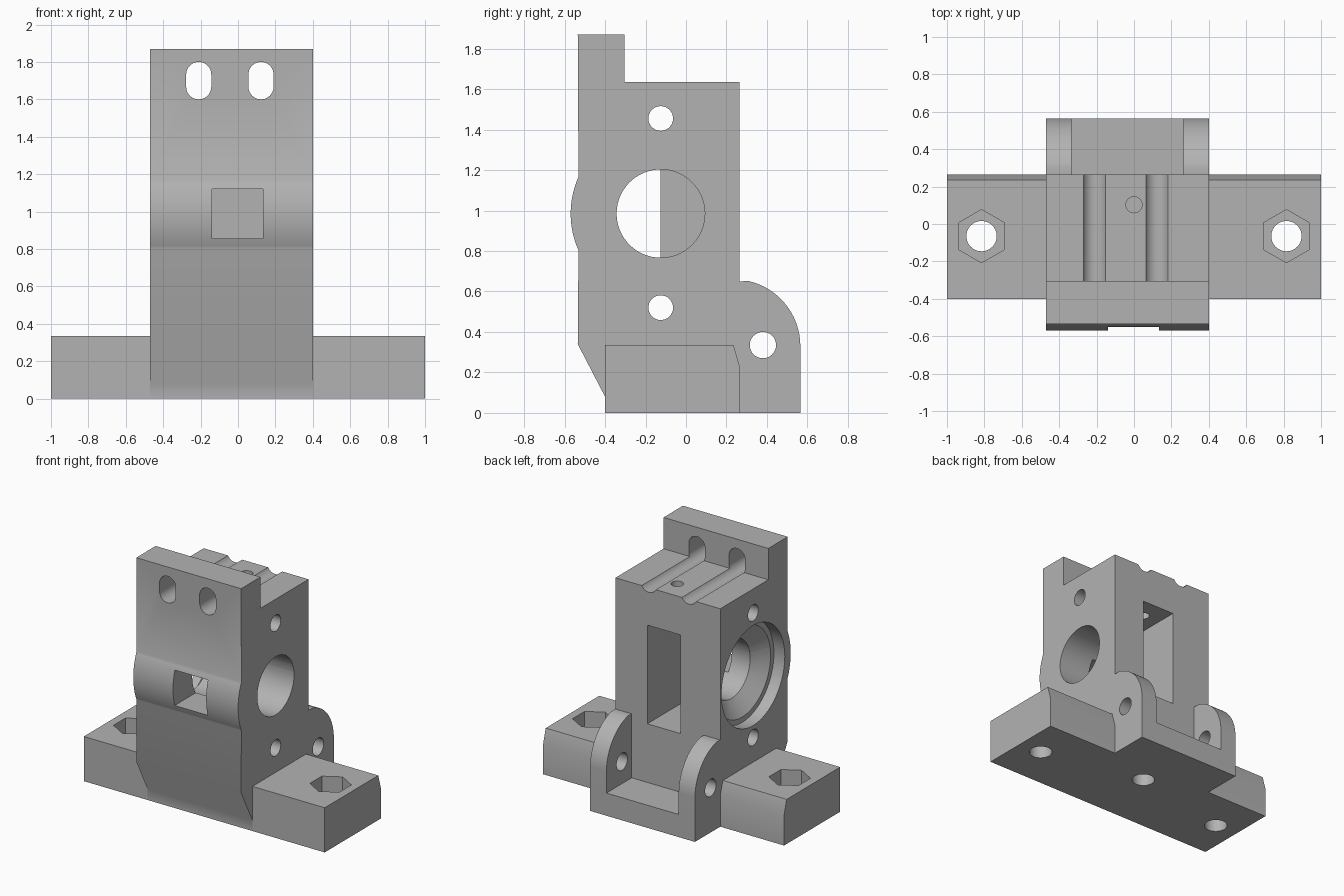
import bpy, bmesh
from math import sin, cos, pi
from mathutils import Vector

if "Cube" in bpy.data.objects:
    bpy.data.objects.remove(bpy.data.objects["Cube"], do_unlink=True)

grey = bpy.data.materials.new("plain grey")
grey.use_nodes = True
COLOUR = (0.45, 0.45, 0.45, 1)
grey.diffuse_color = COLOUR
grey.node_tree.nodes["Principled BSDF"].inputs["Base Color"].default_value = COLOUR


def place(axis, u, v, w):
    """Map profile coordinates u, v and depth w onto an extrusion axis."""
    return Vector({"x": (w, u, v), "y": (u, w, v), "z": (u, v, w)}[axis])


def loft(name, axis, start, end, lo, hi):
    """Solid between two matching outlines."""
    bm = bmesh.new()
    a = [bm.verts.new(place(axis, u, v, lo)) for u, v in start]
    b = [bm.verts.new(place(axis, u, v, hi)) for u, v in end]
    bm.faces.new(a)
    bm.faces.new(b[::-1])
    for i in range(len(a)):
        j = (i + 1) % len(a)
        bm.faces.new((a[j], a[i], b[i], b[j]))
    bmesh.ops.recalc_face_normals(bm, faces=bm.faces)
    mesh = bpy.data.meshes.new(name)
    bm.to_mesh(mesh)
    bm.free()
    mesh.materials.append(grey)
    obj = bpy.data.objects.new(name, mesh)
    bpy.context.collection.objects.link(obj)
    return obj


def prism(name, axis, pts, lo, hi):
    return loft(name, axis, pts, pts, lo, hi)


def arc(u, v, r, a0, a1, n):
    return [(u + r * cos(a0 + (a1 - a0) * i / n), v + r * sin(a0 + (a1 - a0) * i / n))
            for i in range(n + 1)]


def circle(u, v, r, n=48):
    return arc(u, v, r, 0, 2 * pi, n)[:-1]


def rect(u0, u1, v0, v1):
    return [(u0, v0), (u1, v0), (u1, v1), (u0, v1)]


def cut(obj, *cutters):
    bpy.context.view_layer.objects.active = obj
    for c in cutters:
        c.hide_render = True
        mod = obj.modifiers.new("cut", "BOOLEAN")
        mod.operation = "DIFFERENCE"
        mod.solver = "EXACT"
        mod.object = c
        bpy.ops.object.modifier_apply(modifier=mod.name)
        bpy.data.objects.remove(c, do_unlink=True)


def smooth(obj):
    bpy.ops.object.select_all(action="DESELECT")
    obj.select_set(True)
    bpy.context.view_layer.objects.active = obj
    bpy.ops.object.shade_smooth_by_angle(angle=0.5)


LEFT, RIGHT, BACK = 0.40, -0.47, 0.265
BORE_Y, BORE_Z = -0.125, 0.985

# Main body: side outline with raised front plate, bulge and undercut foot
bulge = arc(BORE_Y, BORE_Z, 0.445, pi + 0.42, pi - 0.42, 24)
outline = [(BACK, 0), (-0.40, 0), (-0.40, 0.08), (-0.535, 0.34)] + bulge
outline += [(-0.535, 1.87), (-0.305, 1.87), (-0.305, 1.635), (BACK, 1.635)]
body = prism("main_body", "x", outline, RIGHT, LEFT)

# Shaft bore, stepped bearing seat and side bolt holes
cut(body,
    prism("bore", "x", circle(BORE_Y, BORE_Z, 0.218, 64), -1, 1),
    prism("bearing_seat", "x", circle(BORE_Y, BORE_Z, 0.375, 64), -1, RIGHT + 0.09),
    loft("seat_cone", "x", circle(BORE_Y, BORE_Z, 0.362, 64),
         circle(BORE_Y, BORE_Z, 0.215, 64), RIGHT + 0.07, RIGHT + 0.18))
for z in (0.52, 1.455):
    cut(body, prism("bolt_hole", "x", circle(BORE_Y, z, 0.061, 32), -1, 1))

# Front window, taller back window
cut(body,
    prism("front_window", "y", rect(-0.14, 0.135, 0.855, 1.12), -1, 0),
    prism("back_window", "y", rect(-0.14, 0.135, 0.61, 1.35), BORE_Y, 1))

# Slots through the front plate that run on as grooves over the top
for x in (-0.21, 0.123):
    slot = arc(x, 1.667, 0.067, pi, 2 * pi, 20) + arc(x, 1.733, 0.067, 0, pi, 20)
    cut(body, prism("slot", "y", slot, -1, 1))

# Small filament hole from above, blind hole from below
cut(body,
    prism("top_hole", "z", circle(0, 0.103, 0.043, 32), 1.2, 2),
    prism("bottom_hole", "z", circle(0, 0.103, 0.08, 32), -1, 0.40))
smooth(body)

# Mounting ears with hexagonal nut pockets
ear_outline = [(-0.40, 0), (BACK, 0), (BACK, 0.23), (0.235, 0.335), (-0.40, 0.335)]
for name, lo, hi, x in (("left_ear", LEFT, 1, 0.815), ("right_ear", -1, RIGHT, -0.815)):
    ear = prism(name, "x", ear_outline, lo, hi)
    nut = arc(x, -0.065, 0.142, pi / 2, pi / 2 + 2 * pi, 6)[:-1]
    cut(ear,
        prism("ear_hole", "z", circle(x, -0.065, 0.081, 40), -1, 1),
        prism("nut_pocket", "z", nut, 0.21, 1))
    smooth(ear)

# Rear hinge lugs with rounded tops and a pivot hole
lug_outline = [(BACK, 0), (0.565, 0), (0.565, 0.33)]
lug_outline += arc(0.235, 0.33, 0.33, 0.06, 1.40, 24)[:-1] + [(BACK, 0.65)]
for name, lo, hi in (("left_lug", 0.265, LEFT), ("right_lug", RIGHT, -0.335)):
    lug = prism(name, "x", lug_outline, lo, hi)
    cut(lug, prism("pivot_hole", "x", circle(0.38, 0.335, 0.065, 32), -1, 1))
    smooth(lug)

# Low shelf between the lugs
prism("hinge_shelf", "x", rect(BACK, 0.565, 0, 0.17), -0.335, 0.265)
